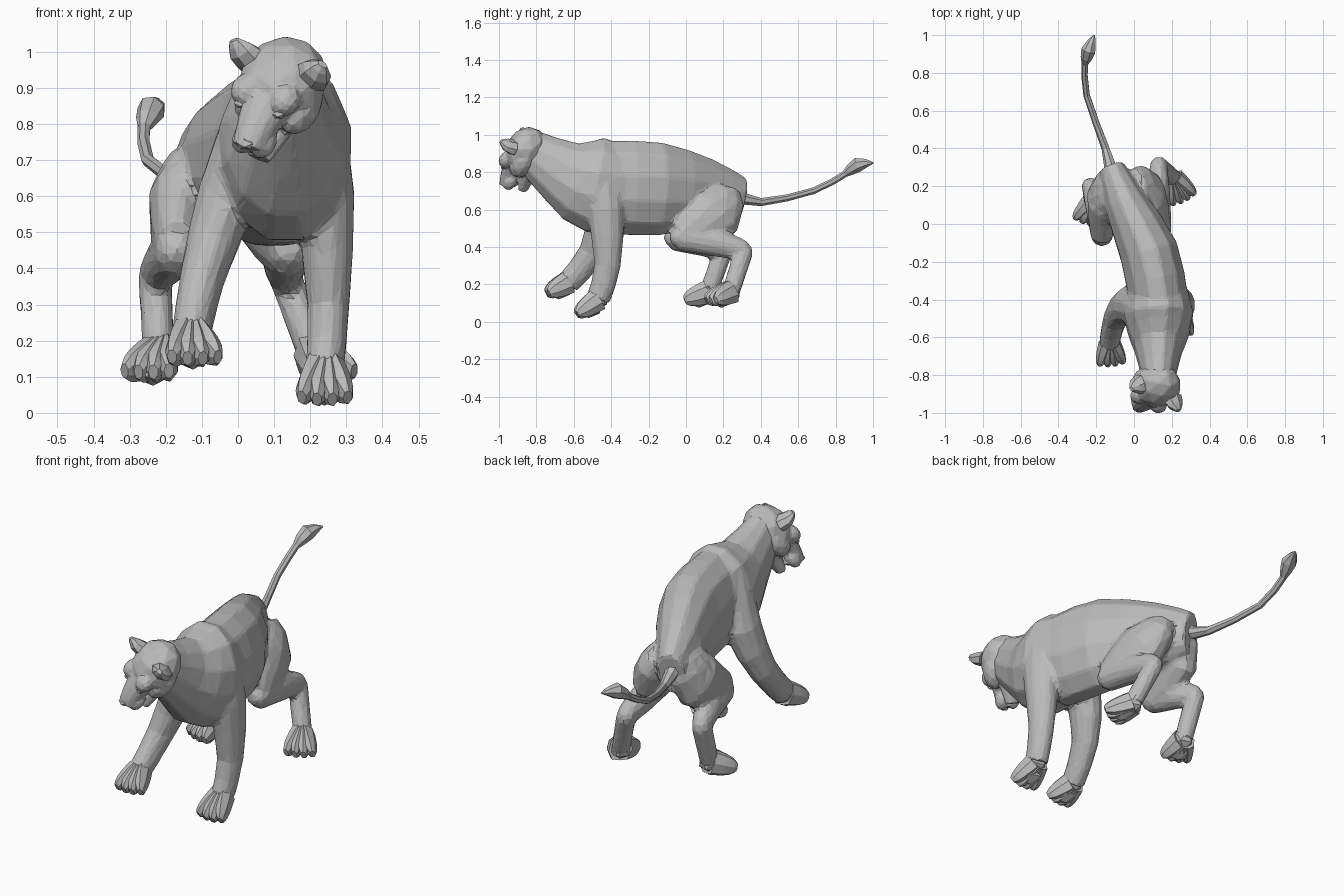
import bpy
import bmesh
import math
from mathutils import Matrix, Vector

default_cube = bpy.data.objects.get("Cube")
if default_cube:
    bpy.data.objects.remove(default_cube, do_unlink=True)

# One plain grey coat
grey = (.5, .5, .5, 1)
coat = bpy.data.materials.new("grey_coat")
coat.use_nodes = True
coat.diffuse_color = grey
for node in coat.node_tree.nodes:
    if node.type == 'BSDF_PRINCIPLED':
        node.inputs["Base Color"].default_value = grey


def refine(stations):
    """Insert a smooth midpoint between neighbouring stations."""
    last = len(stations) - 1
    result = [stations[0]]
    for index in range(last):
        here, after = stations[index], stations[index + 1]
        outer = stations[max(index - 1, 0)] + stations[min(index + 2, last)]
        result.append((here + after) / 2 + (here + after - outer) / 16)
        result.append(after)
    return result


def chain(mesh, stations, depth=1.0, sides=12):
    """Closed tube through stations (x, y, z, half width); depth scales the other half axis."""
    stations = refine([Vector(station) for station in stations])
    centres = [station.to_3d() for station in stations]
    last = len(stations) - 1
    rings = []
    for index, centre in enumerate(centres):
        along = (centres[min(index + 1, last)] - centres[max(index - 1, 0)]).normalized()
        across = Vector((1, 0, 0))
        across = (across - along * across.dot(along)).normalized()
        upward = along.cross(across) * depth
        radius = stations[index].w
        ring = []
        for side in range(sides):
            angle = math.tau * (side + .5) / sides
            offset = across * math.cos(angle) + upward * math.sin(angle)
            ring.append(mesh.verts.new(centre + offset * radius))
        rings.append(ring)
    for lower, upper in zip(rings, rings[1:]):
        for side in range(sides):
            mesh.faces.new((lower[side - 1], lower[side], upper[side], upper[side - 1]))
    mesh.faces.new(reversed(rings[0]))
    mesh.faces.new(rings[-1])


def blob(mesh, centre, size, detail=2):
    """Faceted ellipsoid with the given half sizes."""
    placement = Matrix.Translation(centre) @ Matrix.Diagonal((*size, 1))
    bmesh.ops.create_icosphere(mesh, subdivisions=detail, radius=1, matrix=placement)


def finish(name, mesh, placement=Matrix()):
    """Turn the working mesh into a flat shaded object."""
    mesh.transform(placement)
    bmesh.ops.recalc_face_normals(mesh, faces=mesh.faces)
    data = bpy.data.meshes.new(name)
    mesh.to_mesh(data)
    mesh.free()
    data.materials.append(coat)
    part = bpy.data.objects.new(name, data)
    bpy.context.collection.objects.link(part)
    return part


def fuse(part, voxel, smoothing):
    """Join overlapping volumes into one skin and reduce it to broad facets."""
    remesh = part.modifiers.new("fuse", 'REMESH')
    remesh.mode = 'VOXEL'
    remesh.voxel_size = voxel
    blend = part.modifiers.new("blend", 'SMOOTH')
    blend.iterations = smoothing
    facet = part.modifiers.new("facet", 'DECIMATE')
    facet.ratio = .08


def hind_leg(mesh, hip, thigh, knee, calf, hock, ankle):
    """Broad thigh, then a shank running back and a foot coming down, with round joints."""
    chain(mesh, [hip, thigh, knee], depth=1.6)
    chain(mesh, [knee, calf, hock], depth=1.2)
    chain(mesh, [hock, ankle], depth=1.1)
    for joint in (knee, hock):
        blob(mesh, joint[:3], [joint[3]] * 3)


def paw(name, ankle, toe):
    """Four thick toes fanning out from a round heel, over a flat pad."""
    ankle, toe = Vector(ankle[:3]), Vector(toe)
    reach = toe - ankle
    across = Vector((-reach.y, reach.x, 0)).normalized()
    mesh = bmesh.new()
    for finger in (-1.5, -.5, .5, 1.5):
        stations = []
        for step, radius in ((0, .04), (.5, .035), (.9, .026), (1.1, .014)):
            fan = across * finger * (.012 + .028 * step)
            point = ankle + reach * step * (1.1 - .07 * abs(finger)) + fan
            stations.append((*point, radius))
        chain(mesh, stations, depth=1.6, sides=7)
    blob(mesh, ankle, (.055, .055, .06), detail=1)
    blob(mesh, ankle + reach / 2 - Vector((0, 0, .02)), (.065, .07, .045), detail=1)
    finish(name, mesh)


# Ankles are shared by the legs and the paws
fore_ankle_left = (.24, -.47, .12, .055)
fore_ankle_right = (-.13, -.63, .21, .055)
hind_ankle_left = (.21, .24, .16, .045)
hind_ankle_right = (-.22, .12, .16, .045)

# Body: deep barrel, broad chest rising into the neck, and the legs
body = bmesh.new()
chain(body, [(-.12, .3, .66, .07), (-.05, .12, .69, .115),
             (.08, -.15, .71, .16), (.13, -.4, .72, .16)], depth=1.6)
chain(body, [(.12, -.25, .72, .13), (.13, -.48, .73, .19),
             (.13, -.66, .8, .13), (.13, -.85, .93, .08)], depth=1.4)
chain(body, [(.21, -.46, .84, .08), (.24, -.43, .6, .085),
             (.25, -.42, .3, .06), fore_ankle_left], depth=1.2)
chain(body, [(.05, -.46, .84, .08), (-.03, -.43, .6, .085),
             (-.1, -.5, .37, .063), fore_ankle_right], depth=1.2)
hind_leg(body, hip=(0, .18, .7, .07), thigh=(.07, .15, .58, .1), knee=(.14, -.03, .45, .06),
         calf=(.13, .17, .42, .062), hock=(.13, .31, .38, .047), ankle=hind_ankle_left)
hind_leg(body, hip=(-.12, .18, .7, .07), thigh=(-.16, .14, .58, .09), knee=(-.17, -.06, .45, .06),
         calf=(-.2, .1, .42, .06), hock=(-.23, .2, .38, .047), ankle=hind_ankle_right)
fuse(finish("body", body), voxel=.013, smoothing=3)

paw("front_paw_left", fore_ankle_left, toe=(.24, -.57, .05))
paw("front_paw_right", fore_ankle_right, toe=(-.12, -.73, .16))
paw("hind_paw_left", hind_ankle_left, toe=(.26, .14, .12))
paw("hind_paw_right", hind_ankle_right, toe=(-.25, .02, .12))

# Tail with a pointed tuft
tail_end = (-.26, .85, .79, .018)
tail = bmesh.new()
chain(tail, [(-.12, .27, .68, .04), (-.15, .4, .64, .022), (-.25, .68, .7, .018), tail_end], sides=7)
chain(tail, [tail_end, (-.24, .92, .84, .04), (-.21, 1, .85, .005)], sides=7)
finish("tail", tail)

# Head frame: turned to the side and bowed
leftward = Vector((.88, -.41, -.24)).normalized()
backward = Vector((.36, .46, .8))
backward = (backward - leftward * backward.dot(leftward)).normalized()
head_frame = Matrix((leftward, backward, leftward.cross(backward))).transposed().to_4x4()
head_frame.translation = (.11, -.87, .89)

# Skull, muzzle and open jaw, then brows, cheeks and whisker pads in pairs
head = bmesh.new()
blob(head, (0, .03, 0), (.125, .14, .11))
chain(head, [(0, 0, .01, .09), (0, -.12, .015, .06), (0, -.2, 0, .045)], depth=.9)
chain(head, [(0, 0, -.06, .08), (0, -.17, -.09, .035)], depth=.7)
for sign in (-1, 1):
    blob(head, (sign * .06, -.05, .055), (.045, .05, .04))
    blob(head, (sign * .07, -.01, -.03), (.055, .09, .06))
    blob(head, (sign * .03, -.16, -.015), (.035, .05, .035))
fuse(finish("head", head, head_frame), voxel=.007, smoothing=4)

# Ears and eyes on both sides, nose in the middle
for sign, label in ((-1, "right"), (1, "left")):
    ear = bmesh.new()
    chain(ear, [(sign * .09, .05, .04, .055), (sign * .12, .05, .08, .045),
                (sign * .14, .06, .11, .015)], depth=.7, sides=7)
    finish("ear_" + label, ear, head_frame)
    eye = bmesh.new()
    blob(eye, (sign * .06, -.095, .05), (.02, .015, .012), detail=1)
    finish("eye_" + label, eye, head_frame)

nose = bmesh.new()
blob(nose, (0, -.2, .03), (.03, .02, .015), detail=1)
finish("nose", nose, head_frame)
